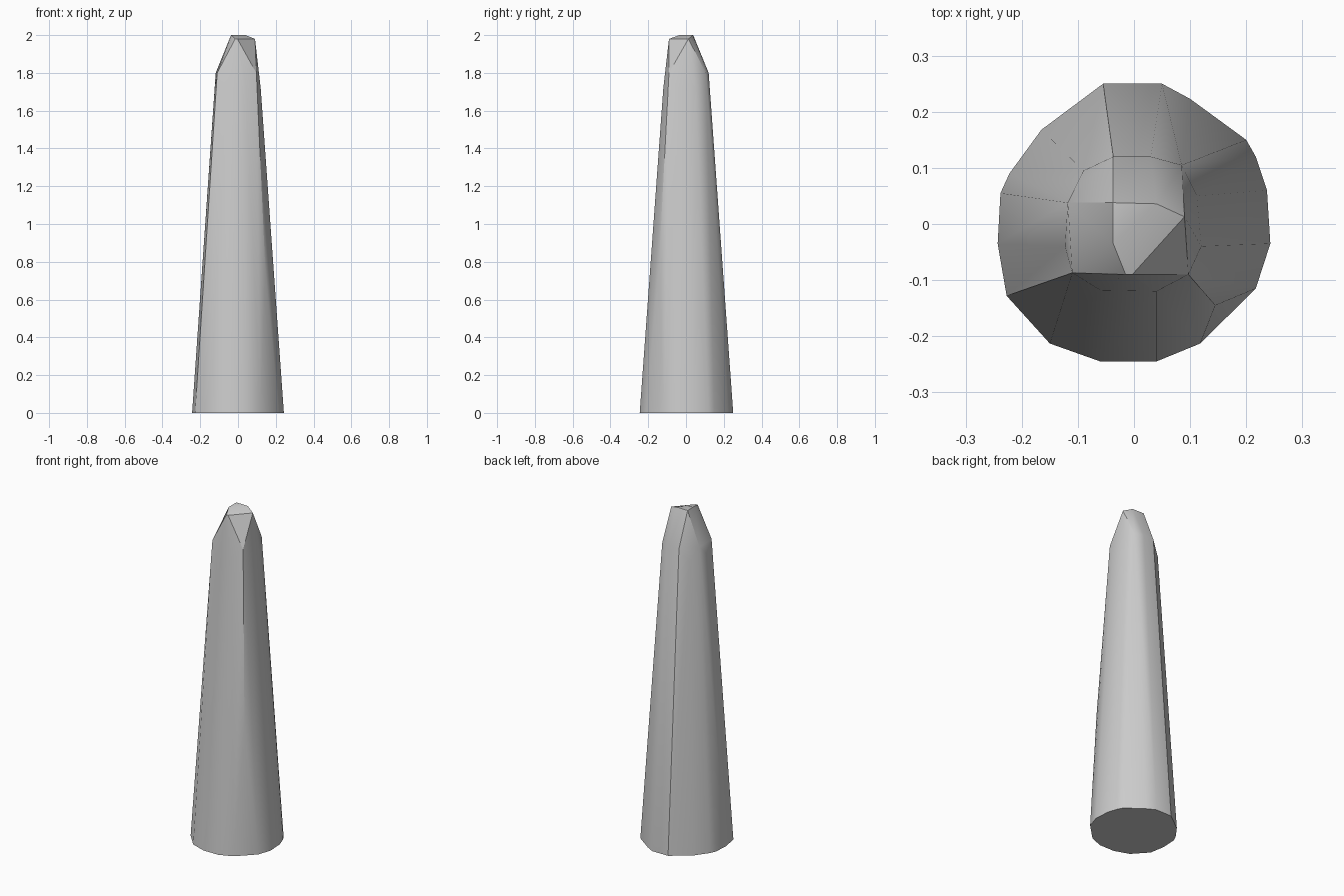
import bpy
import bmesh
import math

if "Cube" in bpy.data.objects:
    bpy.data.objects.remove(bpy.data.objects["Cube"], do_unlink=True)

# Irregular footprint
base = [(-.055, .25), (.05, .25), (.10, .223), (.20, .15), (.217, .12),
        (.237, .06), (.243, -.035), (.217, -.115), (.118, -.213),
        (.04, -.245), (-.06, -.245), (-.15, -.213), (-.227, -.128),
        (-.243, -.035), (-.238, .055), (-.222, .09), (-.165, .168)]
# Top of the rounded shaft, just below the carved tip
shaft_top = [(.112, .05), (.12, -.04), (.04, -.12), (-.06, -.118),
             (-.123, -.04), (-.09, .095)]
# Corners where the tip facets begin
shoulder = [(-.11, -.087), (.097, -.09), (.085, .105), (.03, .12),
            (-.037, .12), (-.118, .038)]
# Slanted cap
cap_high = [(-.037, .038), (.04, .036), (-.037, -.035)]
cap_low = [(.09, .013), (-.003, -.09), (-.015, -.09)]

rings = [(base, 0), ([(.145, -.145)], .75), (shaft_top, 1.72),
         (shoulder, 1.8), (cap_low, 1.98), (cap_high, 2)]

# Wrap the rings in one convex skin
bm = bmesh.new()
for ring, z in rings:
    for x, y in ring:
        bm.verts.new((x, y, z))
result = bmesh.ops.convex_hull(bm, input=bm.verts[:])
bmesh.ops.delete(bm, geom=[v for v in bm.verts if not v.link_faces], context='VERTS')
bmesh.ops.dissolve_limit(bm, angle_limit=math.radians(1), verts=bm.verts[:], edges=bm.edges[:])
bmesh.ops.recalc_face_normals(bm, faces=bm.faces[:])
mesh = bpy.data.meshes.new("tapered_post")
bm.to_mesh(mesh)
bm.free()

post = bpy.data.objects.new("tapered_post", mesh)
bpy.context.collection.objects.link(post)

# Plain grey finish
grey = bpy.data.materials.new("light_grey")
grey.use_nodes = True
colour = (.6, .6, .6, 1)
grey.diffuse_color = colour
grey.node_tree.nodes["Principled BSDF"].inputs["Base Color"].default_value = colour
mesh.materials.append(grey)

bpy.ops.object.select_all(action='DESELECT')
post.select_set(True)
bpy.context.view_layer.objects.active = post
bpy.ops.object.shade_smooth_by_angle(angle=math.radians(28))
